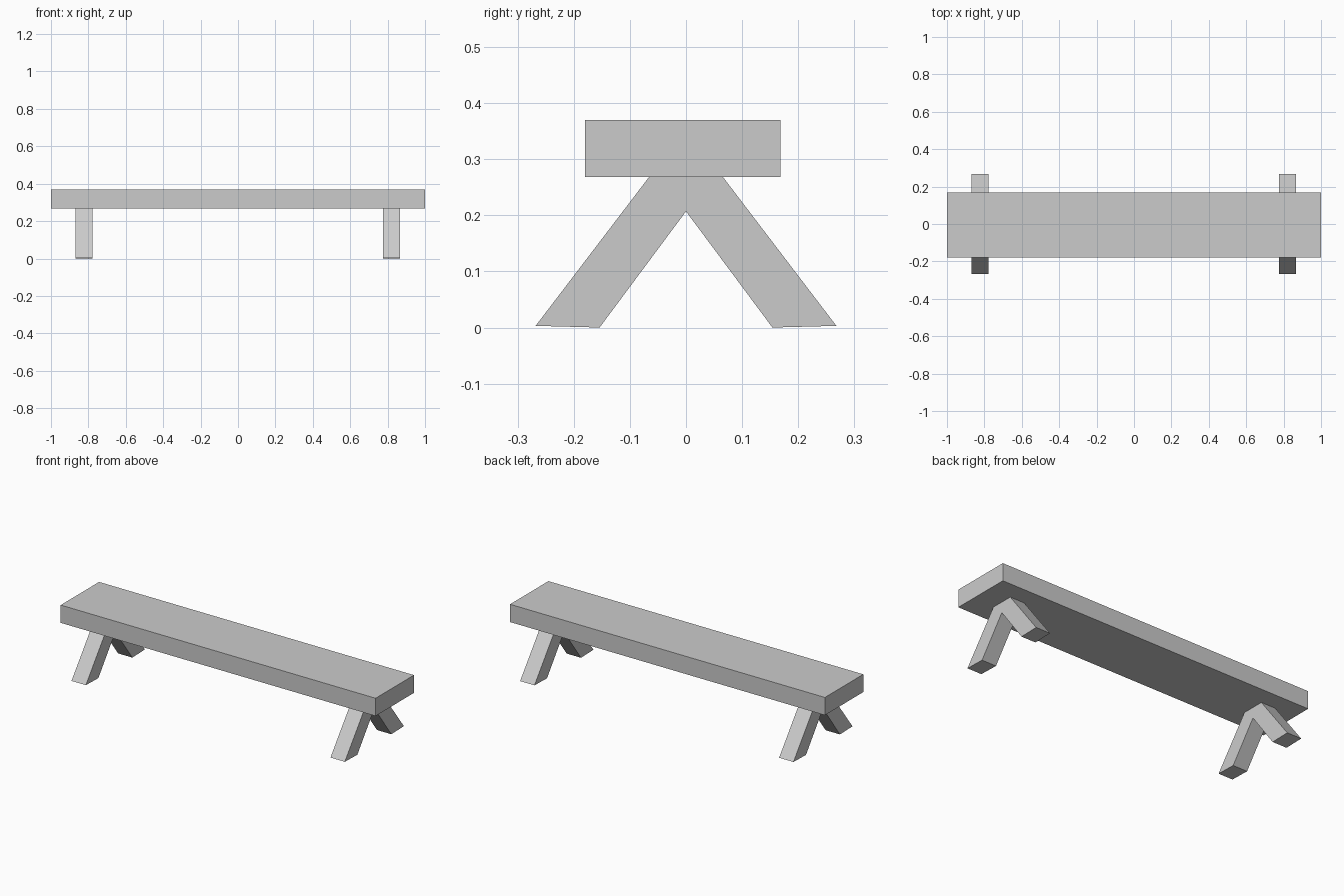
import bpy
import bmesh

cube = bpy.data.objects.get("Cube")
if cube:
    bpy.data.objects.remove(cube, do_unlink=True)

grey = bpy.data.materials.new("plain_grey")
grey.use_nodes = True
colour = (0.6, 0.6, 0.6, 1)
grey.diffuse_color = colour
grey.node_tree.nodes["Principled BSDF"].inputs["Base Color"].default_value = colour


def extrude_profile(name, profile, x0, x1):
    """Extrude a (y, z) outline along x into a closed solid."""
    mesh = bpy.data.meshes.new(name)
    bm = bmesh.new()
    face = bm.faces.new([bm.verts.new((x0, y, z)) for y, z in profile])
    result = bmesh.ops.extrude_face_region(bm, geom=[face])
    moved = [g for g in result["geom"] if isinstance(g, bmesh.types.BMVert)]
    bmesh.ops.translate(bm, verts=moved, vec=(x1 - x0, 0, 0))
    bmesh.ops.recalc_face_normals(bm, faces=bm.faces)
    bm.to_mesh(mesh)
    bm.free()
    mesh.materials.append(grey)
    obj = bpy.data.objects.new(name, mesh)
    bpy.context.collection.objects.link(obj)
    return obj


# Thick seat plank
SEAT_BOTTOM, SEAT_TOP = 0.268, 0.37
extrude_profile("seat", [(-0.18, SEAT_BOTTOM), (0.168, SEAT_BOTTOM),
                         (0.168, SEAT_TOP), (-0.18, SEAT_TOP)], -1, 1)

# Splayed leg pairs, mirrored about the centre line and joined at the crotch
half = [(0.066, SEAT_BOTTOM), (0.268, 0.003), (0.154, 0)]
a_frame = half + [(0, 0.207)] + [(-y, z) for y, z in reversed(half)]
for name, x0 in (("right_legs", -0.87), ("left_legs", 0.775)):
    extrude_profile(name, a_frame, x0, x0 + 0.091)
